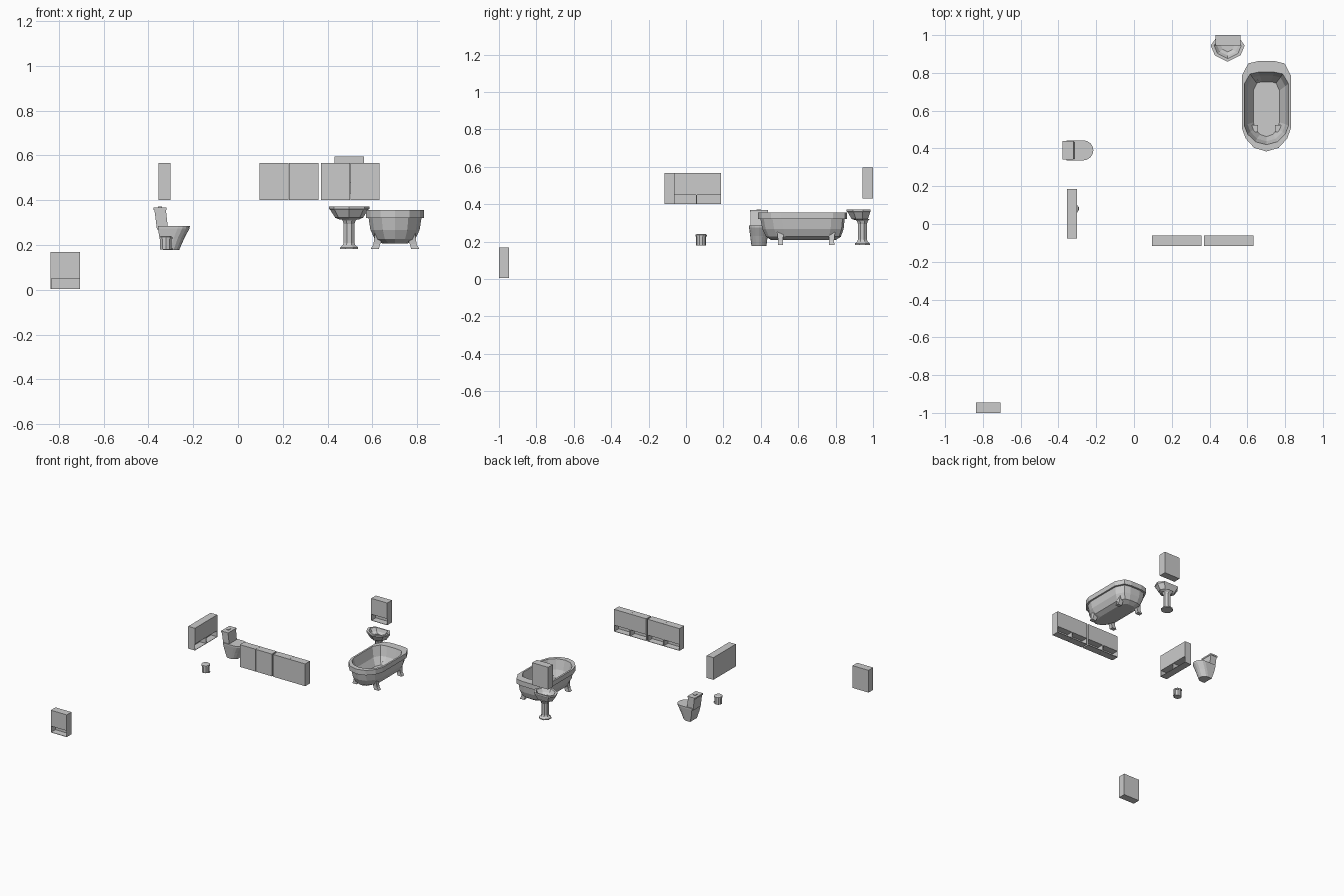
import bpy, bmesh
from math import sin, cos, pi, radians
from mathutils import Matrix

if "Cube" in bpy.data.objects:
    bpy.data.objects.remove(bpy.data.objects["Cube"])


def finish(bm, name):
    bmesh.ops.recalc_face_normals(bm, faces=bm.faces[:])
    mesh = bpy.data.meshes.new(name)
    bm.to_mesh(mesh)
    bm.free()
    ob = bpy.data.objects.new(name, mesh)
    bpy.context.collection.objects.link(ob)
    return ob


def loft(name, rings):
    """Skin a stack of equal-length rings and cap both ends."""
    bm = bmesh.new()
    rows = [[bm.verts.new(p) for p in ring] for ring in rings]
    n = len(rows[0])
    for a, b in zip(rows, rows[1:]):
        for i in range(n):
            j = (i + 1) % n
            bm.faces.new((a[i], a[j], b[j], b[i]))
    bm.faces.new(rows[0])
    bm.faces.new(rows[-1])
    return finish(bm, name)


def rect(x0, x1, y0, y1, z):
    return [(x0, y0, z), (x1, y0, z), (x1, y1, z), (x0, y1, z)]


def box(name, x0, x1, y0, y1, z0, z1):
    return loft(name, [rect(x0, x1, y0, y1, z0), rect(x0, x1, y0, y1, z1)])


def lathe(name, cx, cy, profile, n):
    return loft(name, [[(cx + r * cos(2 * pi * (i + .5) / n), cy + r * sin(2 * pi * (i + .5) / n), z)
                        for i in range(n)] for r, z in profile])


# Wall cabinets: box with an open shelf niche along the bottom of the face
W, D, H = .131, .055, .165


def cabinet(name, cx, cy, z, turn):
    bm = bmesh.new()
    bmesh.ops.create_cube(bm, size=1, matrix=Matrix.Translation((0, 0, H / 2)) @ Matrix.Diagonal((W, D, H, 1)))
    bmesh.ops.bisect_plane(bm, geom=bm.verts[:] + bm.edges[:] + bm.faces[:],
                           plane_co=(0, 0, .05), plane_no=(0, 0, 1))
    bm.normal_update()
    face = next(f for f in bm.faces if f.normal.y < -.9 and f.calc_center_median().z < .05)
    bmesh.ops.inset_individual(bm, faces=[face], thickness=.004)
    ext = bmesh.ops.extrude_discrete_faces(bm, faces=[face])
    bmesh.ops.translate(bm, verts=ext['faces'][0].verts[:], vec=(0, D - .006, 0))
    ob = finish(bm, name)
    ob.location = (cx, cy, z)
    ob.rotation_euler.z = radians(turn)


cabinet("front_cabinet", -.771, -.9725, .004, 0)
cabinet("sink_cabinet", .497, .9725, .43, 0)
for i, x in enumerate((.161, .293, .435, .567)):
    cabinet(f"row_cabinet_{i + 1}", x, -.088, .402, 180)
for i, y in enumerate((-.01, .121)):
    cabinet(f"side_cabinet_{i + 1}", -.328, y, .402, 90)

# Bathtub shell: half plan as (width fraction, length fraction), mirrored
half = [(.35, 1), (.74, .975), (1, .84), (1, .53), (1, .26), (.85, .145), (.5, .04)]
plan = half + [(0, 0)] + [(-u, v) for u, v in reversed(half)]
TX = .701


def tub_ring(hw, y0, y1, z):
    return [(TX + u * hw, y0 + v * (y1 - y0), z) for u, v in plan]


loft("bathtub", [tub_ring(*r) for r in (
    (.058, .455, .800, .208), (.090, .428, .828, .226), (.110, .408, .843, .268),
    (.118, .398, .848, .320), (.130, .384, .862, .320), (.130, .384, .862, .356),
    (.117, .420, .804, .356), (.100, .438, .785, .285), (.069, .463, .753, .235))])

# Bathtub legs, splayed outward
for i, y in enumerate((.505, .779)):
    for s, side in ((-1, "left"), (1, "right")):
        rings = []
        for a, b, t, z in ((.072, .108, .014, .183), (.066, .096, .013, .205), (.045, .09, .018, .255)):
            xs = sorted((TX + s * a, TX + s * b))
            rings.append(rect(*xs, y - t, y + t, z))
        loft(f"bathtub_leg_{side}_{i + 1}", rings)

# Pedestal sink
SX, SY = .496, .943
sink_plan = [(-.06, .044), (-.09, .002), (-.068, -.05), (0, -.084), (.068, -.05), (.09, .002), (.06, .044)]
loft("sink_basin", [[(SX + u * k, SY + v * k, z) for u, v in sink_plan] for k, z in (
    (.5, .315), (.69, .322), (.93, .356), (1, .362), (1, .372), (.8, .372), (.62, .35), (.38, .337))])
lathe("sink_pedestal", SX, SY, [(.043, .183), (.043, .19), (.03, .2), (.026, .21),
                                (.026, .295), (.032, .31), (.045, .322)], 8)

# Toilet bowl: straight back, round front
TY = .39


def bowl_ring(x0, x1, hw, z):
    arc = [(x1 - hw + hw * cos(a), TY + hw * sin(a), z)
           for a in (-pi / 2 + pi * i / 8 for i in range(9))]
    return [(x0, TY - hw, z)] + arc + [(x0, TY + hw, z)]


loft("toilet_bowl", [bowl_ring(-.335, -.263, .040, .177), bowl_ring(-.350, -.240, .047, .230),
                     bowl_ring(-.358, -.216, .053, .275), bowl_ring(-.358, -.215, .053, .286)])
loft("toilet_tank", [rect(-.362, -.312, TY - .045, TY + .045, .27),
                     rect(-.373, -.322, TY - .046, TY + .046, .357)])
box("toilet_tank_lid", -.378, -.319, TY - .049, TY + .049, .357, .368)
box("flush_button", -.358, -.340, TY - .012, TY + .012, .368, .372)

# Waste bin with rim and pedal
lathe("waste_bin", -.322, .081, [(.027, .18), (.027, .226), (.030, .226), (.030, .236), (.022, .241)], 10)
box("bin_pedal", -.300, -.290, .073, .089, .181, .187)
